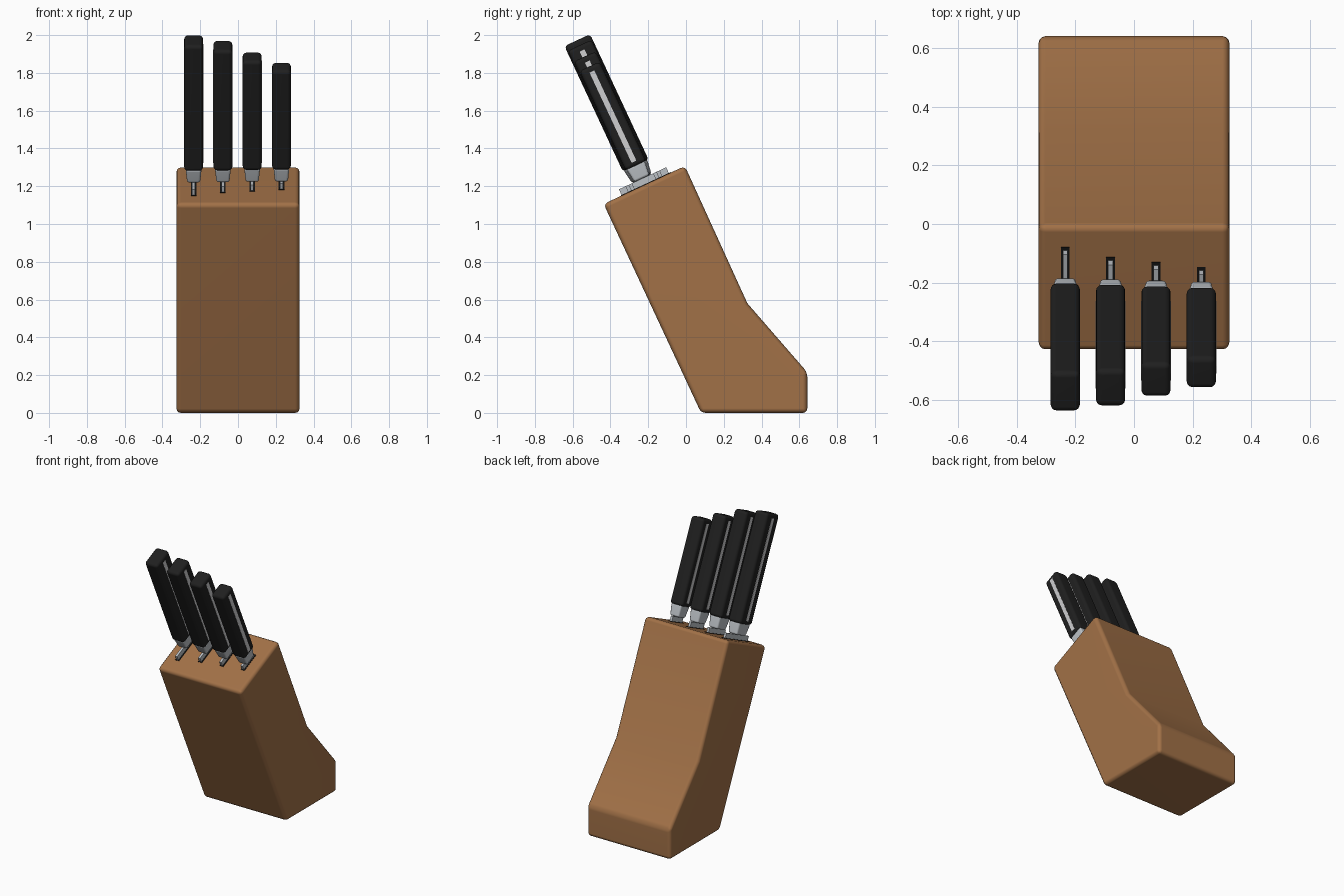
import bpy, bmesh, math
from mathutils import Matrix, Vector

cube = bpy.data.objects.get("Cube")
if cube:
    bpy.data.objects.remove(cube, do_unlink=True)


def material(name, rgb, rough=0.5):
    m = bpy.data.materials.new(name)
    m.use_nodes = True
    m.diffuse_color = (*rgb, 1)
    node = m.node_tree.nodes["Principled BSDF"]
    node.inputs["Base Color"].default_value = (*rgb, 1)
    node.inputs["Roughness"].default_value = rough
    return m


WOOD = material("warm_wood", (0.36, 0.165, 0.063))
BLACK = material("handle_black", (0.014, 0.014, 0.014))
STEEL = material("steel", (0.50, 0.53, 0.56))
SILVER = material("silver_inlay", (0.62, 0.62, 0.63))
DARK = material("slot_dark", (0.008, 0.008, 0.008))

# Tilted frame: local y runs along the sloping top, local z along the handles
TILT = math.radians(25)
FRAME = Matrix.Translation((0, -0.436, 1.106)) @ Matrix.Rotation(TILT, 4, 'X')


def finish(name, bm, mat, bevel=0, segments=3):
    if bevel:
        sharp = [e for e in bm.edges if e.calc_face_angle(0) > math.radians(25)]
        bmesh.ops.bevel(bm, geom=sharp, offset=bevel, segments=segments,
                        profile=0.5, affect='EDGES', clamp_overlap=True)
    bmesh.ops.recalc_face_normals(bm, faces=bm.faces[:])
    mesh = bpy.data.meshes.new(name)
    bm.to_mesh(mesh)
    bm.free()
    mesh.materials.append(mat)
    ob = bpy.data.objects.new(name, mesh)
    bpy.context.collection.objects.link(ob)
    bpy.ops.object.select_all(action='DESELECT')
    ob.select_set(True)
    bpy.context.view_layer.objects.active = ob
    if bevel:
        bpy.ops.object.shade_smooth_by_angle(angle=math.radians(40))
        ob.modifiers.new("flat_faces", 'WEIGHTED_NORMAL').keep_sharp = True
    return ob


def tilted_box(name, x, y, z, mat, bevel=0, taper=1.0):
    """Box from (low, high) ranges in the tilted frame; taper narrows its base."""
    bm = bmesh.new()
    bmesh.ops.create_cube(bm, size=1)
    mid = Vector([(a + b) / 2 for a, b in (x, y, z)])
    size = Vector([b - a for a, b in (x, y, z)])
    for v in bm.verts:
        k = taper if v.co.z < 0 else 1
        v.co = mid + Vector((v.co.x * size.x * k, v.co.y * size.y * k, v.co.z * size.z))
    bm.transform(FRAME)
    return finish(name, bm, mat, bevel)


# Wooden block: side profile extruded across x
HALF = 0.326
PROFILE = [(0.08, 0), (0.642, 0), (0.642, 0.215), (0.325, 0.58),
           (-0.006, 1.307), (-0.436, 1.106)]
bm = bmesh.new()
face = bm.faces.new([bm.verts.new((-HALF, y, z)) for y, z in PROFILE])
new = bmesh.ops.extrude_face_region(bm, geom=[face])["geom"]
bmesh.ops.translate(bm, vec=(2 * HALF, 0, 0),
                    verts=[v for v in new if isinstance(v, bmesh.types.BMVert)])
finish("knife_block", bm, WOOD, 0.024)

# Knives: x position, handle end, handle half depth, blade half width
KNIVES = [(-0.235, 0.845, 0.075, 0.138), (-0.08, 0.815, 0.070, 0.100),
          (0.075, 0.75, 0.064, 0.082), (0.23, 0.692, 0.059, 0.064)]
MID = 0.24
for i, (cx, end, depth, blade) in enumerate(KNIVES, 1):
    def part(name, hx, hy, z, mat, bevel=0, taper=1.0, dx=0, dy=0):
        c = cx + dx
        tilted_box(f"{name}_{i}", (c - hx, c + hx), (MID + dy - hy, MID + dy + hy),
                   z, mat, bevel, taper)

    part("slot", 0.015, blade + 0.008, (-0.003, 0.003), DARK, dy=0.008)
    part("blade", 0.008, blade, (-0.01, 0.036), STEEL, dy=0.004)
    part("bolster", 0.042, depth - 0.006, (0.036, 0.118), STEEL, 0.012, 0.82)
    part("handle", 0.05, depth, (0.11, end), BLACK, 0.02)
    for side, s in (("left", 1), ("right", -1)):
        part(f"inlay_{side}", 0.002, 0.014, (0.135, end - 0.03), SILVER, dx=s * 0.0492)
